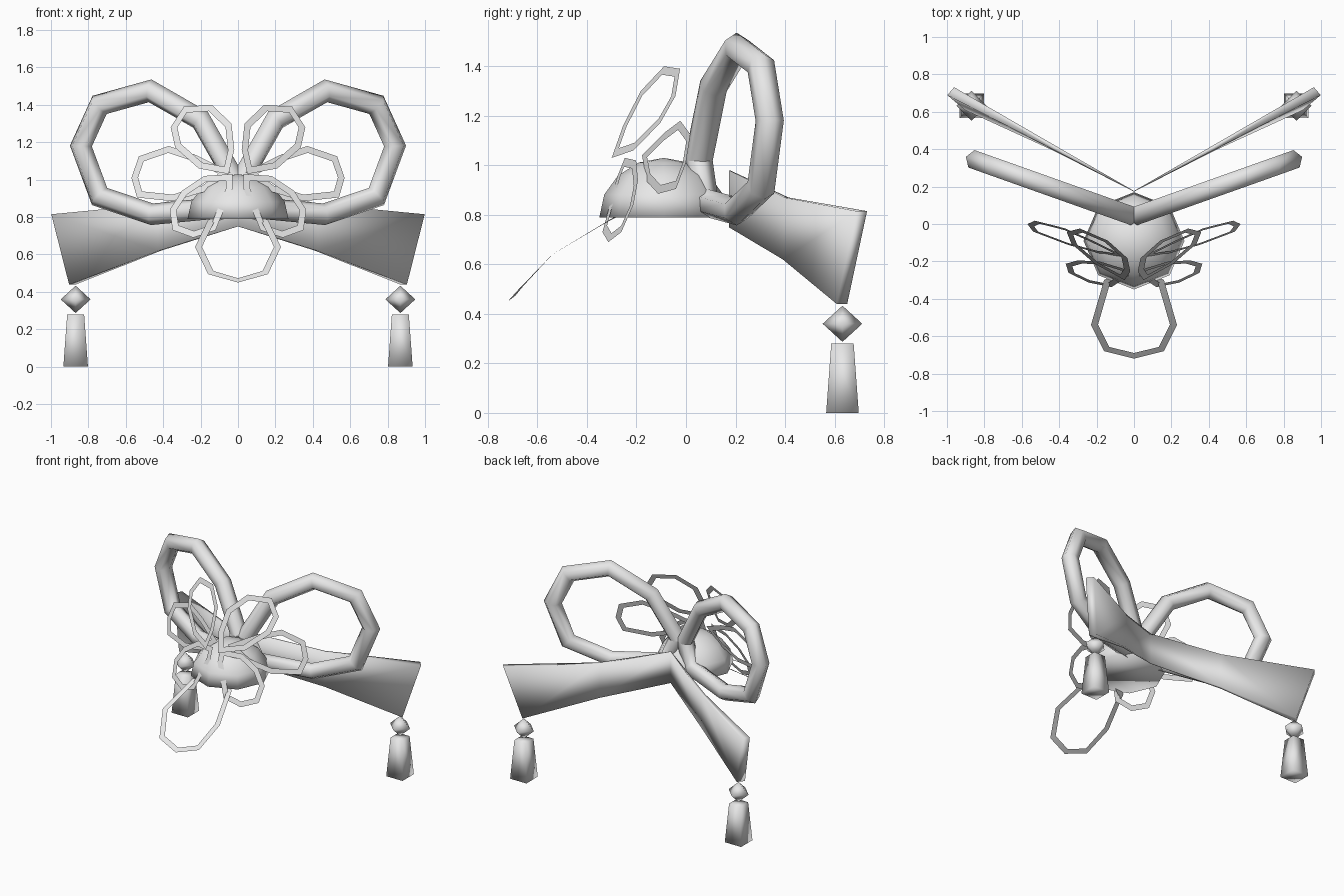
import bpy, bmesh, math
from mathutils import Vector, Matrix

cube = bpy.data.objects.get("Cube")
if cube:
    bpy.data.objects.remove(cube, do_unlink=True)

grey = bpy.data.materials.new("plain_grey")
grey.use_nodes = True
grey.diffuse_color = (0.8, 0.8, 0.8, 1)
grey.node_tree.nodes["Principled BSDF"].inputs["Base Color"].default_value = grey.diffuse_color


def finish(bm, name, solid=True):
    """Turn a bmesh into a smooth, coloured object."""
    if solid:
        bmesh.ops.recalc_face_normals(bm, faces=bm.faces)
    for face in bm.faces:
        face.smooth = True
    mesh = bpy.data.meshes.new(name)
    bm.to_mesh(mesh)
    bm.free()
    mesh.materials.append(grey)
    obj = bpy.data.objects.new(name, mesh)
    bpy.context.collection.objects.link(obj)
    return obj


def mirror(obj):
    obj.modifiers.new("mirror", "MIRROR")


def loft(name, sections, caps=True):
    """Skin a row of closed sections."""
    bm = bmesh.new()
    rows = [[bm.verts.new(p) for p in s] for s in sections]
    n = len(rows[0])
    for a, b in zip(rows, rows[1:]):
        for i in range(n):
            j = (i + 1) % n
            bm.faces.new((a[i], a[j], b[j], b[i]))
    if caps:
        bm.faces.new(rows[-1])
    return finish(bm, name)


def ring(radius, z, sides, turn=0, x=0, y=0):
    angles = [turn + math.tau * i / sides for i in range(sides)]
    return [(x + radius * math.cos(a), y + radius * math.sin(a), z) for a in angles]


def petal(name, points, width=0.036):
    """Flat band running round a petal outline."""
    bm = bmesh.new()
    face = bm.faces.new([bm.verts.new(p) for p in points])
    face.normal_update()
    bmesh.ops.inset_individual(bm, faces=[face], thickness=width, use_even_offset=True)
    bmesh.ops.delete(bm, geom=[face], context="FACES_ONLY")
    return finish(bm, name, solid=False)


# Domed flower centre
dome = bmesh.new()
bmesh.ops.create_uvsphere(dome, u_segments=8, v_segments=8, radius=1)
low = [v for v in dome.verts if v.co.z < -0.01]
bmesh.ops.delete(dome, geom=low, context="VERTS")
bmesh.ops.holes_fill(dome, edges=[e for e in dome.edges if e.is_boundary])
bmesh.ops.transform(dome, verts=dome.verts,
                    matrix=Matrix.Translation((0, -0.09, 0.79)) @ Matrix.Diagonal((0.27, 0.26, 0.24, 1)))
finish(dome, "flower_centre")

# Bow loops: a faceted tube in an upright plane swept back at the sides
LOOP = [(0.03, 1.02), (0.2, 1.32), (0.47, 1.475), (0.74, 1.4),
        (0.84, 1.18), (0.74, 0.91), (0.46, 0.815), (0.1, 0.85)]
loop_centre = [Vector((x, 0.04 + 0.355 * x, z)) for x, z in LOOP]
across = Vector((-0.355, 1, 0)).normalized()
sections = []
for i, p in enumerate(loop_centre):
    before = (p - loop_centre[i - 1]).normalized()
    after = (loop_centre[(i + 1) % len(LOOP)] - p).normalized()
    out = (before + after).normalized().cross(across)
    miter = min(1 / max(before.dot((before + after).normalized()), 0.1), 1.25)
    sections.append([p + 0.057 * (out * math.cos(a) * miter + across * math.sin(a))
                     for a in (math.tau * k / 6 for k in range(6))])
mirror(loft("bow_loop", sections + sections[:1], caps=False))

# Bow tails: flaring ribbons, each section given by its top and bottom edge
TAIL = [((0, 0.175, 0.98), (0, 0.175, 0.75), 0.002),
        ((0.42, 0.405, 0.87), (0.42, 0.4, 0.62), 0.012),
        ((0.98, 0.71, 0.815), (0.885, 0.63, 0.44), 0.028)]
sections = []
for top, bottom, half in TAIL:
    side = Vector((-0.65, 0.76, 0)) * half if top[0] else Vector((0, half, 0))
    t, b = Vector(top), Vector(bottom)
    sections.append([t - side, t + side, b + side, b - side])
mirror(loft("bow_tail", sections))

# Hanging beads and tassels
X, Y = 0.868, 0.632
bead = bmesh.new()
bmesh.ops.create_uvsphere(bead, u_segments=4, v_segments=2, radius=1)
bmesh.ops.transform(bead, verts=bead.verts,
                    matrix=Matrix.Translation((X, Y, 0.36)) @ Matrix.Diagonal((0.08, 0.08, 0.073, 1)))
mirror(finish(bead, "tassel_bead"))
quarter = math.pi / 4
tassel = bmesh.new()
bmesh.ops.create_cone(tassel, cap_ends=True, segments=4, radius1=0.093, radius2=0.064, depth=0.28)
for v in tassel.verts:
    v.co = Matrix.Rotation(quarter, 3, "Z") @ v.co + Vector((X, Y, 0.14))
if abs(abs(tassel.verts[:][0].co.x - X) - abs(tassel.verts[:][0].co.y - Y)) > 0.01:
    bmesh.ops.rotate(tassel, verts=tassel.verts, cent=(X, Y, 0), matrix=Matrix.Rotation(quarter, 3, "Z"))
mirror(finish(tassel, "tassel"))

# Paired petals: outline in x and z, depth from a slope in each direction
PETALS = {
    "upper_petal": ((-0.394, 0.46, 0.46, 1.05),
                    [(0.05, 1.03), (0.02, 1.16), (0.035, 1.3), (0.14, 1.4),
                     (0.29, 1.39), (0.36, 1.28), (0.335, 1.17), (0.21, 1.06)]),
    "side_petal": ((-0.2, 0.35, 0.28, 1.01),
                   [(0.04, 1.04), (0.22, 1.13), (0.37, 1.18), (0.53, 1.125),
                    (0.57, 1.01), (0.54, 0.905), (0.35, 0.885), (0.18, 0.935)]),
    "lower_petal": ((-0.329, 0.33, 0.4, 0.85),
                    [(0.03, 1.03), (0.03, 0.95), (0.12, 0.73), (0.24, 0.69),
                     (0.35, 0.73), (0.365, 0.84), (0.3, 0.94), (0.18, 1.02)]),
}
for name, ((base, slope_x, slope_z, z0), outline) in PETALS.items():
    depth = 0.08 if name == "upper_petal" else 0
    mirror(petal(name, [(x, base + depth + slope_x * x + slope_z * (z - z0), z) for x, z in outline]))

# Single front petal, drooping forward
HALF = [(0.16, -0.68, 0.495), (0.23, -0.54, 0.64), (0.16, -0.3, 0.785)]
front = [(0, -0.72, 0.45)] + HALF + [(0, -0.2, 0.84)] + [(-x, y, z) for x, y, z in reversed(HALF)]
petal("front_petal", front)
